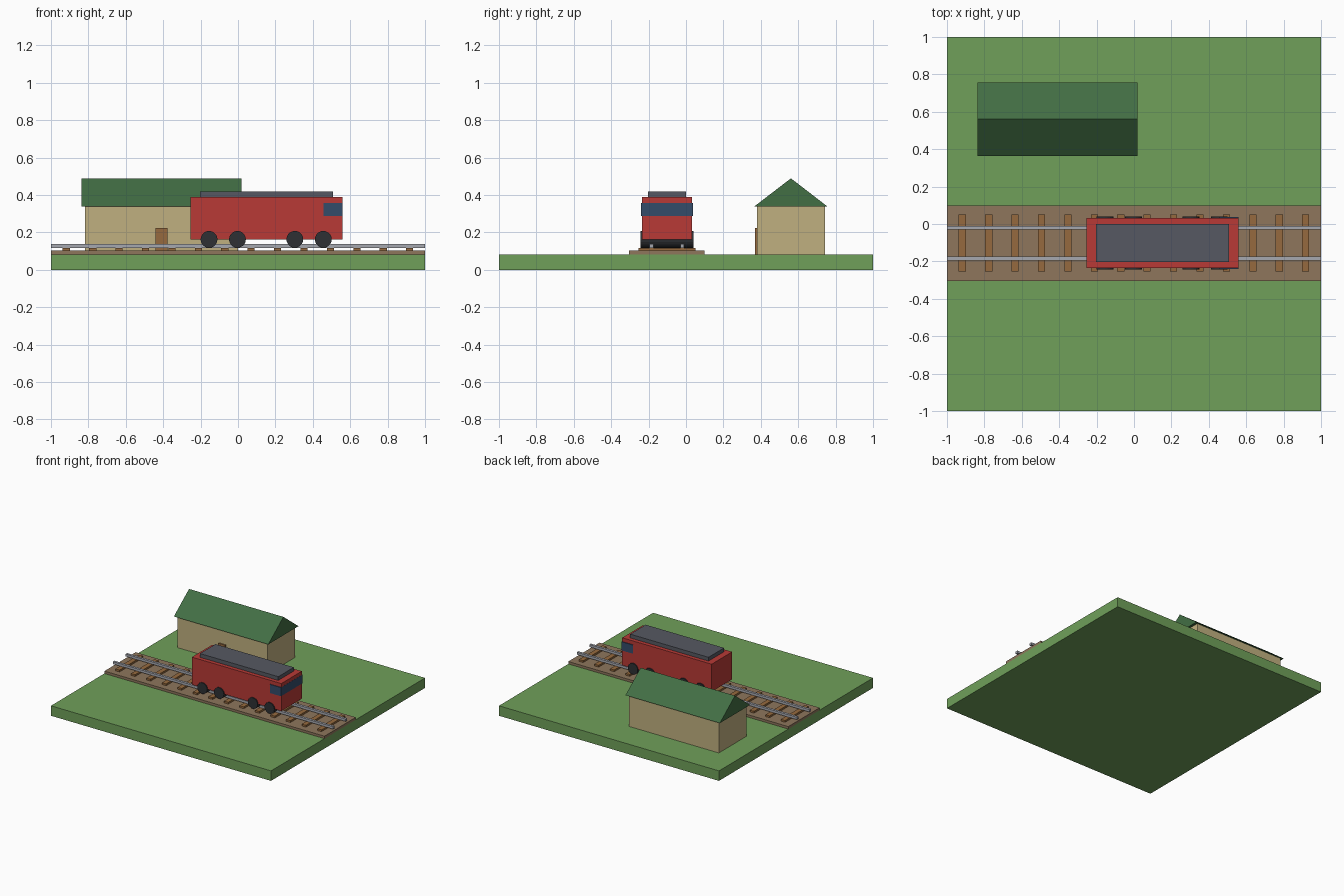
import bpy, bmesh, math

if "Cube" in bpy.data.objects:
    bpy.data.objects.remove(bpy.data.objects["Cube"])


def material(name, rgb):
    m = bpy.data.materials.new(name)
    lin = [((c / 255 + 0.055) / 1.055) ** 2.4 for c in rgb]
    m.diffuse_color = (*lin, 1)
    m.use_nodes = True
    m.node_tree.nodes["Principled BSDF"].inputs["Base Color"].default_value = m.diffuse_color
    return m


GRASS = material("grass", (112, 160, 90))
GRAVEL = material("gravel", (142, 118, 92))
WOOD = material("wood", (150, 106, 62))
STEEL = material("steel", (166, 168, 176))
RED = material("red_paint", (184, 58, 54))
GREY = material("dark_grey", (86, 89, 98))
BLACK = material("black", (46, 48, 52))
GLASS = material("glass", (52, 76, 106))
PLASTER = material("plaster", (192, 176, 128))
GREEN = material("roof_green", (66, 110, 68))


def add_object(name, bm, mat):
    bmesh.ops.recalc_face_normals(bm, faces=bm.faces)
    mesh = bpy.data.meshes.new(name)
    bm.to_mesh(mesh)
    bm.free()
    mesh.materials.append(mat)
    ob = bpy.data.objects.new(name, mesh)
    bpy.context.collection.objects.link(ob)
    return ob


def box(name, x, y, z, mat):
    """Box from (min, max) ranges on each axis."""
    bm = bmesh.new()
    bmesh.ops.create_cube(bm, size=1)
    for v in bm.verts:
        v.co = [(a + b) / 2 + c * (b - a) for (a, b), c in zip((x, y, z), v.co)]
    return add_object(name, bm, mat)


def extrude(name, profile, axis, start, end, mat):
    """Extrude a 2D profile along x (yz profile) or y (xz profile)."""
    bm = bmesh.new()
    place = (lambda a, b: (start, a, b)) if axis == "x" else (lambda a, b: (a, start, b))
    face = bm.faces.new([bm.verts.new(place(a, b)) for a, b in profile])
    ext = bmesh.ops.extrude_face_region(bm, geom=[face])
    d = end - start
    vec = (d, 0, 0) if axis == "x" else (0, d, 0)
    bmesh.ops.translate(bm, vec=vec, verts=[g for g in ext["geom"] if isinstance(g, bmesh.types.BMVert)])
    return add_object(name, bm, mat)


# Ground and track bed
box("grass_base", (-1, 1), (-1, 1), (0, 0.082), GRASS)
box("track_bed", (-1, 1), (-0.306, 0.1), (0.08, 0.102), GRAVEL)

# Sleepers and rails
TRACK_Y = -0.102
for i in range(14):
    x = -0.918 + i * 0.1412
    box(f"sleeper_{i + 1}", (x - 0.019, x + 0.019), (TRACK_Y - 0.152, TRACK_Y + 0.154), (0.1, 0.117), WOOD)
for side, s in (("front", -1), ("back", 1)):
    y = TRACK_Y + s * 0.082
    box(f"{side}_rail", (-1, 1), (y - 0.01, y + 0.01), (0.117, 0.137), STEEL)

# Locomotive
box("locomotive_body", (-0.255, 0.558), (-0.235, 0.031), (0.163, 0.389), RED)
box("locomotive_roof", (-0.204, 0.508), (-0.203, -0.001), (0.385, 0.42), GREY)
box("cab_window", (0.458, 0.559), (-0.241, 0.037), (0.287, 0.358), GLASS)
for i, x in enumerate((-0.155, -0.003, 0.304, 0.456)):
    circle = [(x + 0.045 * math.cos(math.tau * k / 20), 0.163 + 0.045 * math.sin(math.tau * k / 20))
              for k in range(20)]
    extrude(f"wheelset_{i + 1}", circle, "y", -0.244, 0.04, BLACK)

# Station building
box("station_walls", (-0.818, 0.0), (0.38, 0.742), (0.08, 0.342), PLASTER)
box("station_door", (-0.44, -0.377), (0.37, 0.385), (0.08, 0.223), WOOD)
extrude("station_roof", [(0.364, 0.338), (0.757, 0.338), (0.561, 0.489)], "x", -0.838, 0.02, GREEN)
